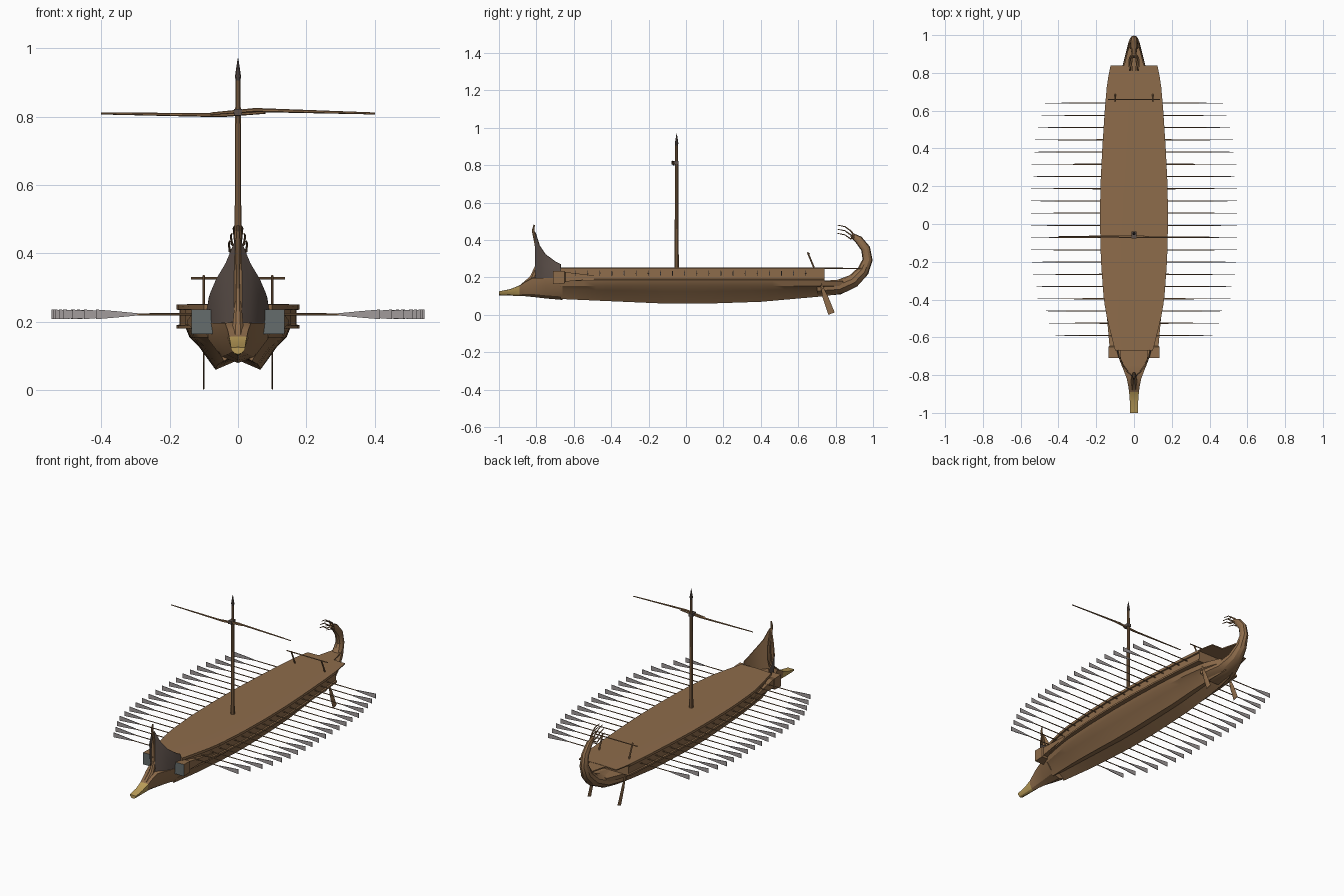
import bpy, bmesh, math
from mathutils import Vector as V

if "Cube" in bpy.data.objects:
    bpy.data.objects.remove(bpy.data.objects["Cube"])


def mat(name, *rgb):
    m = bpy.data.materials.new(name)
    m.diffuse_color = (*rgb, 1)
    m.use_nodes = True
    m.node_tree.nodes["Principled BSDF"].inputs["Base Color"].default_value = m.diffuse_color
    return m


WOOD = mat("brown wood", 0.27, 0.15, 0.07)
DARK = mat("dark wood", 0.11, 0.082, 0.07)
GREY = mat("pale grey", 0.36, 0.33, 0.33)
STEEL = mat("steel grey", 0.13, 0.15, 0.15)
BRASS = mat("brass", 0.50, 0.34, 0.10)


def interp(table, t):
    if t <= table[0][0]:
        return table[0][1]
    for (a, p), (b, q) in zip(table, table[1:]):
        if t <= b:
            return p + (q - p) * (t - a) / (b - a)
    return table[-1][1]


def loft(bm, rings):
    """Skin a list of equal closed rings and cap both ends."""
    vs = [[bm.verts.new(p) for p in r] for r in rings]
    n = len(vs[0])
    faces = [bm.faces.new((vs[0])), bm.faces.new(vs[-1][::-1])]
    for a, b in zip(vs, vs[1:]):
        for i in range(n):
            j = (i + 1) % n
            faces.append(bm.faces.new((a[i], b[i], b[j], a[j])))
    return faces


def tube(bm, pts, radii, side, n=8, index=0):
    """Sweep an ellipse along a path; radii are (along side, across side)."""
    pts = [V(p) for p in pts]
    u = V(side)
    rings = []
    for i, (p, r) in enumerate(zip(pts, radii)):
        d = (pts[min(i + 1, len(pts) - 1)] - pts[max(i - 1, 0)]).normalized()
        v = d.cross(u).normalized()
        ru, rv = r if isinstance(r, tuple) else (r, r)
        rings.append([p + u * ru * math.cos(a) + v * rv * math.sin(a)
                      for a in (2 * math.pi * (k + 0.5) / n for k in range(n))])
    for f in loft(bm, rings):
        f.material_index = index


def box(bm, x0, x1, y0, y1, z0, z1):
    loft(bm, [[(x0, y, z0), (x1, y, z0), (x1, y, z1), (x0, y, z1)] for y in (y0, y1)])


def finish(name, bm, mats, mirror=False, rule=None):
    bmesh.ops.recalc_face_normals(bm, faces=bm.faces)
    if rule:
        for f in bm.faces:
            f.material_index = rule(f.calc_center_median(), f.normal)
    for f in bm.faces:
        f.smooth = True
    me = bpy.data.meshes.new(name)
    bm.to_mesh(me)
    bm.free()
    me.set_sharp_from_angle(angle=math.radians(30))
    for m in mats:
        me.materials.append(m)
    ob = bpy.data.objects.new(name, me)
    bpy.context.collection.objects.link(ob)
    if mirror:
        mod = ob.modifiers.new("mirror", 'MIRROR')
        mod.use_mirror_merge = False
    return ob


def both(half):
    """Complete a half outline (x, z) by mirroring it across x = 0."""
    return half + [(-x, z) for x, z in reversed(half) if x > 0]


DECK = [(-.67, .10), (-.6, .118), (-.5, .143), (-.4, .16), (-.2, .175), (0, .18),
        (.2, .178), (.4, .168), (.6, .155), (.74, .143), (.81, .131), (.84, .124)]
HULL = [(-.67, .095), (-.5, .128), (-.4, .14), (-.2, .15), (0, .153), (.2, .151),
        (.4, .143), (.6, .128), (.74, .105), (.84, .06)]
KEEL = [(-.67, .085), (-.4, .073), (-.1, .06), (.1, .06), (.4, .07), (.74, .1), (.84, .115)]

# hull with hollowed bottom
bm = bmesh.new()
rings = []
for i in range(25):
    y = -.67 + 1.51 * i / 24
    w, k = interp(HULL, y), interp(KEEL, y)
    m = k + (.18 - k) * .55
    rings.append([(x, y, z) for x, z in both(
        [(0, .182), (w, .182), (w * .93, .155), (w * .74, m), (w * .43, k), (0, k + .028)])])
loft(bm, rings)
finish("hull", bm, [WOOD])

# outrigger box with upper and lower rails
bm = bmesh.new()
rings = []
for i in range(21):
    y = -.67 + 1.41 * i / 20
    w = interp(DECK, y)
    rings.append([(x, y, z) for x, z in both(
        [(0, .246), (w, .246), (w, .236), (w - .008, .234), (w - .008, .192),
         (w, .19), (w, .18), (0, .18)])])
loft(bm, rings)
finish("outrigger", bm, [WOOD])

# deck planking, and the narrow plank running to the sternpost
bm = bmesh.new()
rings = []
for i in range(26):
    y = -.67 + 1.51 * i / 25
    w = interp(DECK, y)
    rings.append([(w, y, .245), (w, y, .251), (0, y, .254), (-w, y, .251), (-w, y, .245)])
loft(bm, rings)
loft(bm, [[(w, y, .245), (w, y, .252), (-w, y, .252), (-w, y, .245)]
          for y, w in ((.83, .055), (.95, .024))])
finish("deck", bm, [WOOD])

# bow and ram
bm = bmesh.new()
rings = []
for y, w, b, t in ((-.66, .097, .08, .2), (-.75, .064, .088, .2), (-.82, .038, .096, .2),
                   (-.86, .03, .1, .178), (-.89, .026, .101, .158), (-.94, .022, .103, .138),
                   (-1, .021, .105, .126)):
    h = t - b
    rings.append([(x, y, z) for x, z in both(
        [(0, t), (w, t - h * .03), (w * .92, b + h * .6), (w * .5, b + h * .15), (0, b)])])
loft(bm, rings)
finish("bow_and_ram", bm, [WOOD, BRASS], rule=lambda c, n: int(c.y < -.88))

# stempost
bm = bmesh.new()
tube(bm, [(0, -.87, .15), (0, -.82, .195), (0, -.795, .26), (0, -.793, .34),
          (0, -.805, .40), (0, -.817, .45), (0, -.812, .482)],
     [.02, (.016, .019), (.01, .013), (.009, .011), (.008, .01), (.007, .008), .004], (1, 0, 0))
finish("stempost", bm, [WOOD])

# curved bow screens: dark outside, wood inside
bm = bmesh.new()
rings = []
for y, x0, x1, z in ((-.67, .092, .086, .27), (-.70, .082, .081, .285), (-.754, .057, .064, .325),
                     (-.785, .034, .036, .372), (-.806, .012, .008, .44)):
    rings.append([(x0, y, .195), ((x0 + x1) / 2 + .002, y, (z + .195) / 2), (x1, y, z),
                  (x1 - .005, y + .003, z), (x0 - .005, y + .003, .195)])
loft(bm, rings)
finish("bow_screen", bm, [DARK, WOOD], True,
       rule=lambda c, n: 0 if n.x > .1 and n.y < .3 and n.z < .8 else 1)

# ear timbers beside the bow, steel faced
bm = bmesh.new()
rings = []
for y, x0, x1, z0, z1 in ((-.71, .07, .136, .165, .236), (-.65, .07, .136, .168, .234),
                          (-.645, .07, .13, .178, .229), (-.44, .10, .148, .195, .205)):
    rings.append([(x0, y, z0), (x1, y, z0), (x1, y, z1), (x0, y, z1)])
loft(bm, rings)
finish("ear_timber", bm, [WOOD, STEEL], True, rule=lambda c, n: int(n.y < -.8))

# curled sternpost
bm = bmesh.new()
tube(bm, [(0, .70, .14), (0, .82, .149), (0, .895, .182), (0, .947, .235), (0, .971, .295),
          (0, .96, .355), (0, .923, .402), (0, .885, .428)],
     [(.10, .04), (.068, .04), (.047, .036), (.033, .032), (.024, .027), (.021, .025),
      (.017, .022), (.009, .012)], (1, 0, 0), n=10)
finish("sternpost", bm, [WOOD])

# fan of stern spikes
bm = bmesh.new()
for x, z in ((.010, .48), (.018, .458), (.024, .436)):
    tube(bm, [(.006, .905, .418), (x, .88, z - .03), (x + .003, .85, z - .008), (x, .81, z)],
         [.005, .004, .003, .002], (1, 0, 0), n=5)
finish("stern_spikes", bm, [WOOD], True)

# mast with dark tip
bm = bmesh.new()
tube(bm, [(0, -.05, .24), (0, -.05, .35), (0, -.05, .91)], [.012, .011, .008], (1, 0, 0), n=10)
tube(bm, [(0, -.05, .905), (0, -.05, .92), (0, -.05, .97)], [.008, .009, .001], (1, 0, 0), n=10, index=1)
finish("mast", bm, [WOOD, DARK])

# yard of two overlapping spars, lashed to the mast
bm = bmesh.new()
tube(bm, [(-.4, -.066, .809), (-.05, -.066, .804), (.08, -.066, .812)], [.003, .006, .004], (0, 1, 0), n=6)
tube(bm, [(.4, -.07, .809), (.05, -.07, .819), (-.08, -.07, .808)], [.003, .006, .004], (0, 1, 0), n=6)
finish("yard", bm, [WOOD])
bm = bmesh.new()
box(bm, -.012, .012, -.077, -.04, .803, .822)
finish("yard_lashing", bm, [DARK])

# rowing oars, twenty a side
REACH = [(-.59, .415), (-.53, .447), (-.47, .48), (-.4, .51), (-.27, .535), (-.14, .545),
         (.25, .545), (.375, .54), (.505, .51), (.57, .49), (.64, .47)]
bm = bmesh.new()
for i in range(20):
    y = -.59 + 1.23 * i / 19
    e, w = interp(REACH, y), interp(DECK, y)
    tube(bm, [(w - .03, y, .222), (e - .12, y, .222)], [.0035, .0028], (0, 1, 0), n=6)
    tube(bm, [(e - .125, y, .222), (e - .06, y, .222), (e, y, .222)],
         [(.003, .004), (.0025, .013), (.0015, .02)], (0, 1, 0), n=4, index=1)
finish("oars", bm, [WOOD, GREY], True)

# steering oars
bm = bmesh.new()
tube(bm, [(.1, .65, .335), (.1, .735, .13)], [.0045, .0045], (1, 0, 0), n=6)
tube(bm, [(.1, .725, .155), (.1, .745, .095), (.1, .778, .007)],
     [(.004, .005), (.003, .015), (.002, .018)], (1, 0, 0), n=6)
finish("steering_oar", bm, [WOOD], True)

# crossbar holding the steering oars
bm = bmesh.new()
tube(bm, [(-.137, .66, .327), (.137, .66, .327)], [.0035, .0035], (0, 1, 0), n=6)
finish("steering_bar", bm, [WOOD])
